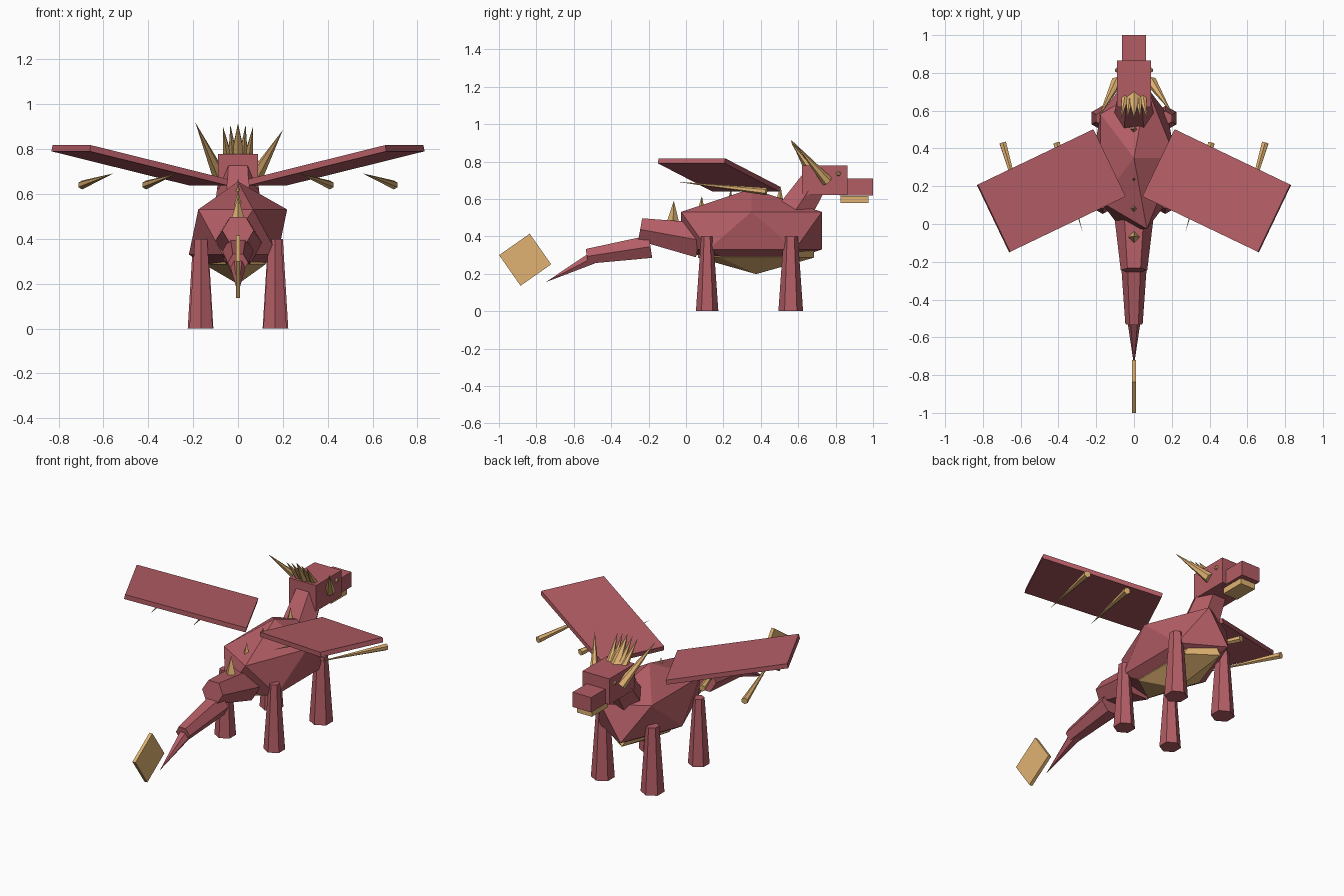
import bpy, bmesh
from math import radians
from mathutils import Matrix, Vector, Euler

if "Cube" in bpy.data.objects:
    bpy.data.objects.remove(bpy.data.objects["Cube"])


def material(name, rgb):
    m = bpy.data.materials.new(name)
    m.diffuse_color = (*rgb, 1)
    m.use_nodes = True
    m.node_tree.nodes["Principled BSDF"].inputs["Base Color"].default_value = m.diffuse_color
    return m


RED = material("red_hide", (0.45, 0.11, 0.13))
TAN = material("tan_horn", (0.75, 0.45, 0.17))


def finish(name, bm, matrix, mat):
    bmesh.ops.remove_doubles(bm, verts=bm.verts, dist=1e-5)
    bmesh.ops.transform(bm, matrix=matrix, verts=bm.verts)
    bmesh.ops.recalc_face_normals(bm, faces=bm.faces)
    me = bpy.data.meshes.new(name)
    bm.to_mesh(me)
    bm.free()
    me.materials.append(mat)
    ob = bpy.data.objects.new(name, me)
    bpy.context.collection.objects.link(ob)
    return ob


def box(name, loc, size, mat, rot=(0, 0, 0)):
    bm = bmesh.new()
    bmesh.ops.create_cube(bm, size=1)
    euler = Euler([radians(a) for a in rot])
    return finish(name, bm, Matrix.LocRotScale(Vector(loc), euler, Vector(size)), mat)


def ball(name, loc, size, mat):
    bm = bmesh.new()
    bmesh.ops.create_icosphere(bm, subdivisions=1, radius=1)
    return finish(name, bm, Matrix.LocRotScale(Vector(loc), None, Vector(size)), mat)


def cone(name, a, b, r1, r2, mat, sides=6, roll=0):
    # tapered prism running from point a to point b
    a, b = Vector(a), Vector(b)
    z = (b - a).normalized()
    x = Vector((1, 0, 0))
    x = (x - z * x.dot(z)).normalized()
    y = z.cross(x)
    basis = Matrix((x, y, z)).transposed().to_4x4()
    bm = bmesh.new()
    bmesh.ops.create_cone(bm, cap_ends=True, segments=sides, radius1=r1,
                          radius2=r2, depth=(b - a).length)
    m = Matrix.Translation((a + b) / 2) @ basis @ Matrix.Rotation(radians(roll), 4, 'Z')
    return finish(name, bm, m, mat)


# body and belly
ball("body", (0, 0.35, 0.43), (0.245, 0.442, 0.225), RED)
ball("belly", (0, 0.375, 0.358), (0.17, 0.365, 0.16), TAN)

# neck and head
cone("neck", (0, 0.58, 0.53), (0, 0.71, 0.73), 0.105, 0.08, RED, roll=30)
box("head", (0, 0.742, 0.70), (0.18, 0.245, 0.157), RED)
box("snout", (0, 0.91, 0.664), (0.125, 0.18, 0.09), RED)
box("jaw", (0, 0.9, 0.597), (0.1, 0.15, 0.035), TAN)

# tail segments and flat tail blade
cone("tail_base", (0, 0.07, 0.38), (0, -0.245, 0.437), 0.108, 0.07, RED, roll=30)
cone("tail_middle", (0, -0.19, 0.345), (0, -0.53, 0.293), 0.07, 0.046, RED, roll=30)
cone("tail_tip", (0, -0.48, 0.295), (0, -0.75, 0.155), 0.04, 0.0, RED, roll=30)
box("tail_blade", (0, -0.86, 0.275), (0.02, 0.2, 0.2), TAN, rot=(35, 0, 0))

for s, side in ((-1, "left"), (1, "right")):
    # legs
    cone(f"{side}_front_leg", (s * 0.165, 0.113, 0), (s * 0.165, 0.113, 0.4), 0.06, 0.032, RED)
    cone(f"{side}_rear_leg", (s * 0.167, 0.56, 0), (s * 0.167, 0.56, 0.4), 0.066, 0.038, RED)
    # wing slab with two finger bones underneath
    box(f"{side}_wing", (s * 0.438, 0.176, 0.728), (0.695, 0.395, 0.028), RED,
        rot=(0, -s * 12.6, -s * 25.6))
    for i, x in enumerate((0.41, 0.695)):
        cone(f"{side}_wing_bone_{i + 1}", (s * x, 0.43, 0.64),
             (s * (x - 0.14), -0.05, 0.692), 0.02, 0.0, TAN)
    # large side horn and eye
    tip = (-0.19, 0.56, 0.918) if s < 0 else (0.2, 0.59, 0.885)
    cone(f"{side}_horn", (s * 0.09, 0.755, 0.695), tip, 0.03, 0.0, TAN)
    ball(f"{side}_eye", (s * 0.088, 0.815, 0.735), (0.015,) * 3, TAN)

# crest spikes behind the head
for i in range(-2, 3):
    r = 0.04 if i == 0 else 0.026
    cone(f"crest_spike_{i + 3}", (i * 0.022, 0.68, 0.745),
         (i * 0.034, 0.56, 0.915 - 0.006 * abs(i)), r, 0.0, TAN)

# spines along the back
for i, (y, z0, z1, r) in enumerate(((-0.07, 0.465, 0.59, 0.036), (0.08, 0.53, 0.615, 0.022),
                                    (0.235, 0.575, 0.65, 0.018), (0.5, 0.58, 0.67, 0.022))):
    cone(f"back_spine_{i + 1}", (0, y, z0), (0, y + 0.005, z1), r, 0.0, TAN, sides=4)
